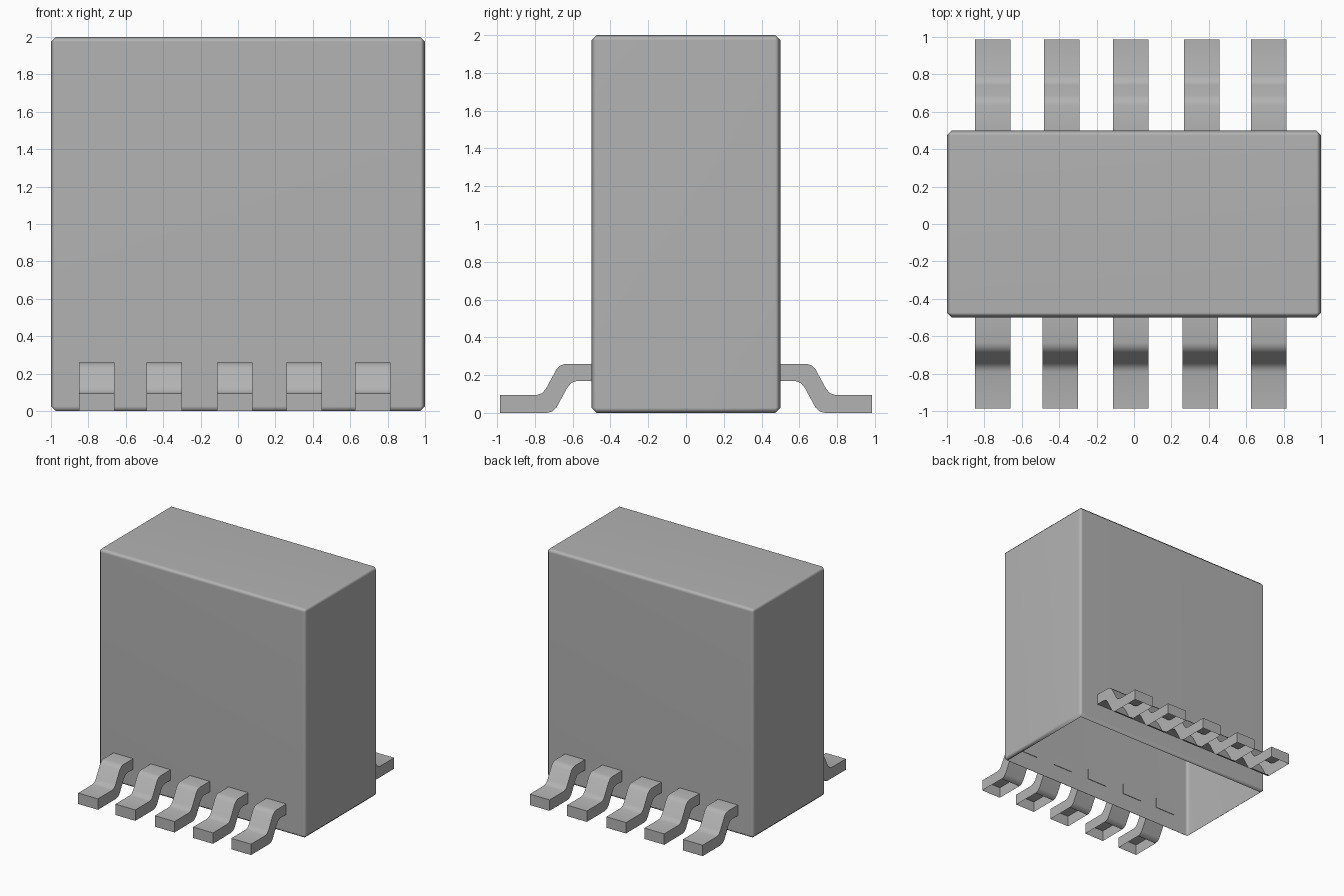
import bpy, bmesh

if "Cube" in bpy.data.objects:
    bpy.data.objects.remove(bpy.data.objects["Cube"])

# Dark grey shared by the whole part
GREY = bpy.data.materials.new("dark_grey")
GREY.diffuse_color = (0.45, 0.45, 0.45, 1)
GREY.use_nodes = True
GREY.node_tree.nodes["Principled BSDF"].inputs["Base Color"].default_value = GREY.diffuse_color

def finish(bm, name, angle=0.6):
    mesh = bpy.data.meshes.new(name)
    bm.to_mesh(mesh)
    bm.free()
    mesh.materials.append(GREY)
    obj = bpy.data.objects.new(name, mesh)
    bpy.context.collection.objects.link(obj)
    bpy.ops.object.select_all(action='DESELECT')
    obj.select_set(True)
    bpy.context.view_layer.objects.active = obj
    bpy.ops.object.shade_smooth_by_angle(angle=angle)
    return obj

def remove_ground_faces(bm):
    # The undersides resting on the ground are open
    bm.normal_update()
    down = [f for f in bm.faces
            if f.normal.z < -0.99 and f.calc_center_median().z < 0.005]
    bmesh.ops.delete(bm, geom=down, context='FACES')

# Package body: box with narrow softened chamfers, open underneath
bm = bmesh.new()
bmesh.ops.create_cube(bm, size=1)
for v in bm.verts:
    v.co.x *= 2
    v.co.z = (v.co.z + 0.5) * 2
bmesh.ops.bevel(bm, geom=bm.edges[:], offset=0.027, segments=1, profile=0.5,
                affect='EDGES', clamp_overlap=True)
remove_ground_faces(bm)
body = finish(bm, "body", angle=1.0)
# Keep the large faces flat while the chamfers blend
normals = body.modifiers.new("flat_faces", 'WEIGHTED_NORMAL')
normals.keep_sharp = True

# Gull-wing lead: side profile (y outward, z) extruded along x
PROFILE = [(0.495, 0.26), (0.635, 0.26), (0.662, 0.253), (0.685, 0.232),
           (0.742, 0.127), (0.762, 0.104), (0.79, 0.095), (0.985, 0.095),
           (0.985, 0), (0.735, 0), (0.708, 0.007), (0.686, 0.028),
           (0.628, 0.134), (0.607, 0.159), (0.58, 0.168), (0.495, 0.168)]
WIDTH = 0.19

def lead(name, x, side):
    bm = bmesh.new()
    face = bm.faces.new([bm.verts.new((x - WIDTH / 2, side * y, z))
                         for y, z in PROFILE])
    ext = bmesh.ops.extrude_face_region(bm, geom=[face], use_keep_orig=True)
    moved = [e for e in ext["geom"] if isinstance(e, bmesh.types.BMVert)]
    bmesh.ops.translate(bm, verts=moved, vec=(WIDTH, 0, 0))
    bmesh.ops.recalc_face_normals(bm, faces=bm.faces[:])
    remove_ground_faces(bm)
    finish(bm, name)

# Five leads on each long side
ROWS = {"front_lead": (-1, (-0.755, -0.395, -0.017, 0.353, 0.72)),
        "back_lead": (1, (-0.755, -0.385, -0.017, 0.361, 0.72))}
for name, (side, centres) in ROWS.items():
    for i, x in enumerate(centres, 1):
        lead(f"{name}_{i}", x, side)
